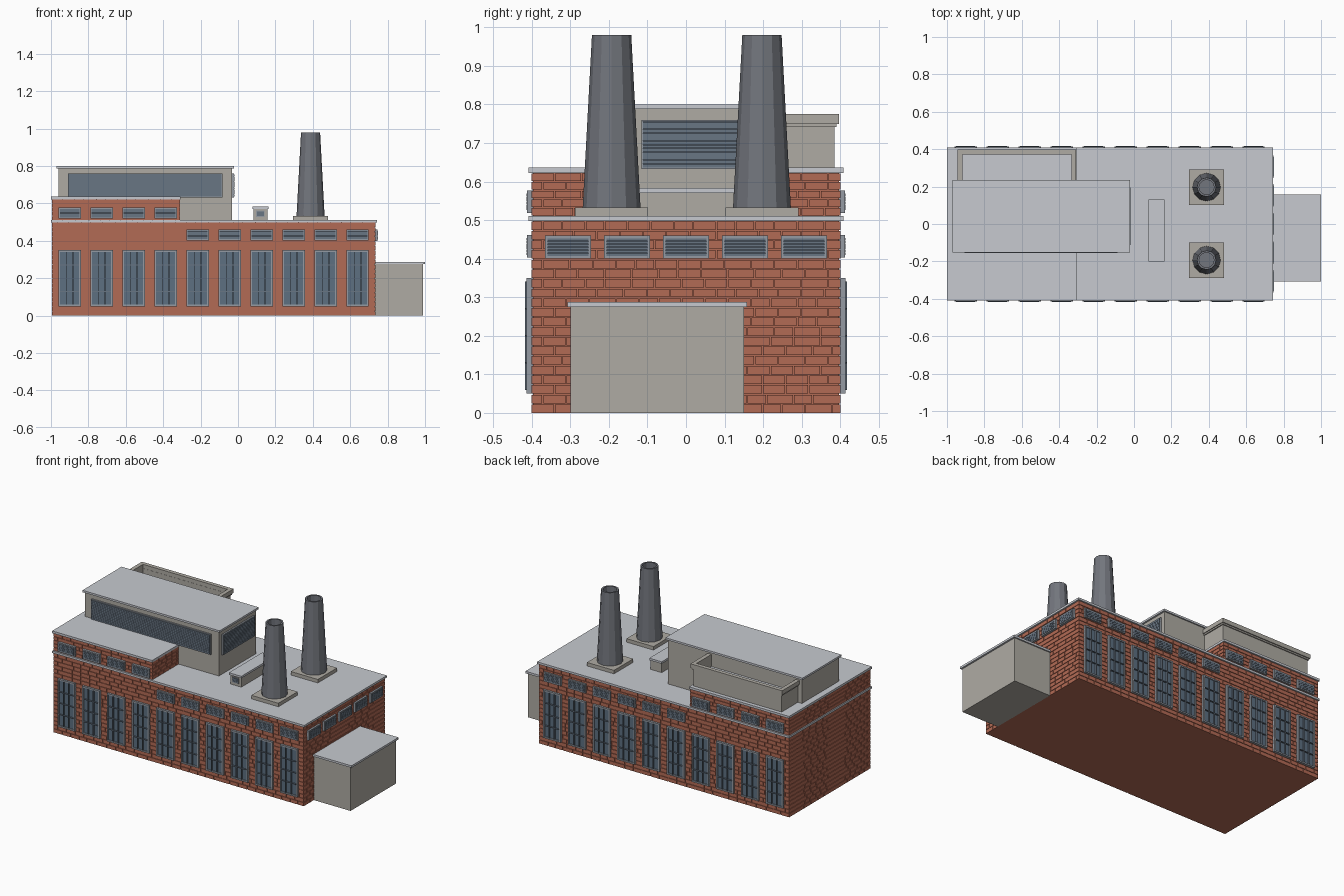
import bpy, bmesh, math, random

if "Cube" in bpy.data.objects:
    bpy.data.objects.remove(bpy.data.objects["Cube"])
random.seed(4)


def material(name, rgb):
    m = bpy.data.materials.new(name)
    m.diffuse_color = (*rgb, 1)
    m.use_nodes = True
    m.node_tree.nodes["Principled BSDF"].inputs["Base Color"].default_value = m.diffuse_color
    return m


BRICK = material("brick", (0.45, 0.145, 0.09))
ROOF = material("roof", (0.57, 0.59, 0.63))
STONE = material("concrete", (0.43, 0.41, 0.37))
FRAME = material("frame", (0.30, 0.33, 0.37))
GLASS = material("glass", (0.11, 0.16, 0.22))
METAL = material("metal", (0.17, 0.18, 0.205))
LOUVRE = material("louvre", (0.14, 0.18, 0.23))


def finish(bm, name, mat):
    bmesh.ops.recalc_face_normals(bm, faces=bm.faces)
    me = bpy.data.meshes.new(name)
    bm.to_mesh(me)
    bm.free()
    me.materials.append(mat)
    ob = bpy.data.objects.new(name, me)
    bpy.context.collection.objects.link(ob)
    return ob


def add_box(bm, x, y, z):
    """Box from (min, max) ranges."""
    v = [bm.verts.new((a, b, c)) for a in x for b in y for c in z]
    for f in ((0, 1, 3, 2), (4, 6, 7, 5), (0, 4, 5, 1), (2, 3, 7, 6), (0, 2, 6, 4), (1, 5, 7, 3)):
        bm.faces.new([v[i] for i in f])
    return v


def box(name, mat, x, y, z):
    bm = bmesh.new()
    add_box(bm, x, y, z)
    return finish(bm, name, mat)


# Walls: map (along, out, up) to world space
def front(y):
    return lambda u, d, h: (u, y - d, h)


def back(y):
    return lambda u, d, h: (u, y + d, h)


def right(x):
    return lambda u, d, h: (x + d, u, h)


def left(x):
    return lambda u, d, h: (x - d, u, h)


def wall_box(bm, wall, u, d, h, slope=0):
    v = add_box(bm, u, d, h)
    for p in v:
        u0, d0, h0 = p.co
        if slope and d0 == v[2].co.y and h0 > (h[0] + h[1]) / 2:
            d0 -= slope
        p.co = wall(u0, d0, h0)


def border(bm, wall, u, h, w, d):
    wall_box(bm, wall, (u[0], u[0] + w), d, h)
    wall_box(bm, wall, (u[1] - w, u[1]), d, h)
    for a in (h[0], h[1] - w):
        wall_box(bm, wall, (u[0] + w, u[1] - w), d, (a, a + w))


def brick_courses(bm, wall, u, h, rows):
    step = (h[1] - h[0]) / rows
    for r in range(rows):
        z, a = h[0] + r * step, u[0]
        length = 0.03 if r % 2 else 0.06
        while a < u[1] - 1e-4:
            b = min(a + length, u[1])
            if u[1] - b < 0.015:
                b = u[1]
            wall_box(bm, wall, (a, b - (0.003 if b < u[1] else 0)), (-0.001, 0.004), (z, z + step - 0.003))
            a, length = b, random.choice((0.05, 0.06, 0.06, 0.07))


def louvre(name, wall, u, h, n, w=0.007, depth=0.012):
    bm = bmesh.new()
    border(bm, wall, u, h, w, (-0.005, depth))
    finish(bm, name + "_frame", FRAME)
    bm = bmesh.new()
    a, b = h[0] + w, h[1] - w
    s = (b - a) / n
    wall_box(bm, wall, (u[0] + w, u[1] - w), (-0.005, 0.004), (a, b))
    for i in range(n):
        wall_box(bm, wall, (u[0] + w, u[1] - w), (0.003, depth + 0.002),
                 (a + i * s, a + (i + 0.9) * s), 0.008)
    finish(bm, name + "_slats", LOUVRE)


def tall_window(name, wall, c):
    u, h = (c - 0.06, c + 0.06), (0.05, 0.35)
    bm = bmesh.new()
    border(bm, wall, u, h, 0.009, (-0.005, 0.014))
    finish(bm, name + "_frame", FRAME)
    bm = bmesh.new()
    wall_box(bm, wall, (u[0] + 0.009, u[1] - 0.009), (-0.005, 0.008), (0.059, 0.341))
    finish(bm, name + "_glass", GLASS)
    bm = bmesh.new()
    for k in (-1, 1):
        wall_box(bm, wall, (c + k * 0.018 - 0.002, c + k * 0.018 + 0.002), (0.007, 0.018), (0.059, 0.341))
    for k in range(1, 4):
        z = 0.059 + k * 0.0705
        wall_box(bm, wall, (u[0] + 0.009, u[1] - 0.009), (0.007, 0.016), (z - 0.002, z + 0.002))
    finish(bm, name + "_bars", LOUVRE)


# Brick halls with relief courses, and their roof slabs
box("main_hall", BRICK, (-0.991, 0.731), (-0.397, 0.397), (0, 0.5))
box("upper_hall", BRICK, (-0.991, -0.314), (-0.397, 0.397), (0.5, 0.625))
bm = bmesh.new()
for x1, h, rows in ((0.731, (0, 0.5), 20), (-0.314, (0.512, 0.624), 5)):
    for wall in (front(0.397 * -1), back(0.397)):
        brick_courses(bm, wall, (-0.995, x1 + 0.004), h, rows)
    for wall in (left(-0.991), right(x1)):
        brick_courses(bm, wall, (-0.4, 0.4), h, rows)
finish(bm, "brick_courses", BRICK)
box("main_roof", ROOF, (-1, 0.744), (-0.409, 0.409), (0.498, 0.511))
box("upper_roof", ROOF, (-1, -0.308), (-0.409, 0.409), (0.622, 0.636))

# Windows and vents along both long sides
for side, wall in (("front", front(-0.4)), ("back", back(0.4))):
    for i in range(10):
        c = -0.9 + i * 0.171
        tall_window(f"{side}_window_{i}", wall, c)
        h = (0.519, 0.577) if i < 4 else (0.403, 0.461)
        louvre(f"{side}_vent_{i}", wall, (c - 0.06, c + 0.06), h, 6)
for i in range(5):
    c = (i - 2) * 0.153
    louvre(f"end_vent_{i}", right(0.735), (c - 0.06, c + 0.06), (0.4, 0.46), 6)

# Penthouse with long louvres
box("penthouse", STONE, (-0.96, -0.032), (-0.143, 0.226), (0.51, 0.79))
box("penthouse_roof", ROOF, (-0.97, -0.021), (-0.152, 0.234), (0.788, 0.8))
louvre("penthouse_front_louvre", front(-0.143), (-0.91, -0.083), (0.633, 0.76), 12, 0.004, 0.01)
louvre("penthouse_end_louvre", right(-0.032), (-0.115, 0.2), (0.633, 0.76), 12, 0.004, 0.01)

# Open-topped rear box with a parapet rim
bm = bmesh.new()
for y, h, e in (((0.22, 0.385), (0.63, 0.743), 0), ((0.22, 0.391), (0.741, 0.751), 0.006),
                ((0.22, 0.397), (0.75, 0.776), 0.011)):
    x0, x1, t = -0.932 - e, -0.32 + e, 0.014 + e
    add_box(bm, (x0, x0 + t), y, h)
    add_box(bm, (x1 - t, x1), y, h)
    add_box(bm, (x0 + t, x1 - t), (y[1] - t, y[1]), h)
finish(bm, "rear_parapet", STONE)
box("rear_deck", ROOF, (-0.925, -0.327), (0.22, 0.38), (0.63, 0.7))

# Low annex
box("annex", STONE, (0.73, 0.989), (-0.3, 0.15), (0, 0.277))
box("annex_roof", ROOF, (0.735, 1.0), (-0.307, 0.158), (0.275, 0.288))

# Roof duct
box("duct", STONE, (0.082, 0.158), (-0.193, 0.123), (0.51, 0.573))
box("duct_cap", ROOF, (0.077, 0.163), (-0.2, 0.13), (0.57, 0.583))
louvre("duct_louvre", front(-0.193), (0.097, 0.143), (0.528, 0.562), 3, 0.004, 0.005)

# Tapered twelve-sided chimneys, hollow at the top
for k, cy in enumerate((-0.193, 0.197)):
    box(f"chimney_base_{k}", STONE, (0.294, 0.481), (cy - 0.095, cy + 0.095), (0.51, 0.533))
    bm = bmesh.new()
    rings = []
    for r, z in ((0.075, 0.533), (0.051, 0.98), (0.04, 0.98), (0.04, 0.82)):
        rings.append([bm.verts.new((0.388 + r * math.cos(i * math.pi / 6), cy + r * math.sin(i * math.pi / 6), z))
                      for i in range(12)])
    for a, b in zip(rings, rings[1:]):
        for i in range(12):
            j = (i + 1) % 12
            bm.faces.new((a[i], a[j], b[j], b[i]))
    bm.faces.new(rings[0][::-1])
    bm.faces.new(rings[-1])
    finish(bm, f"chimney_{k}", METAL)
